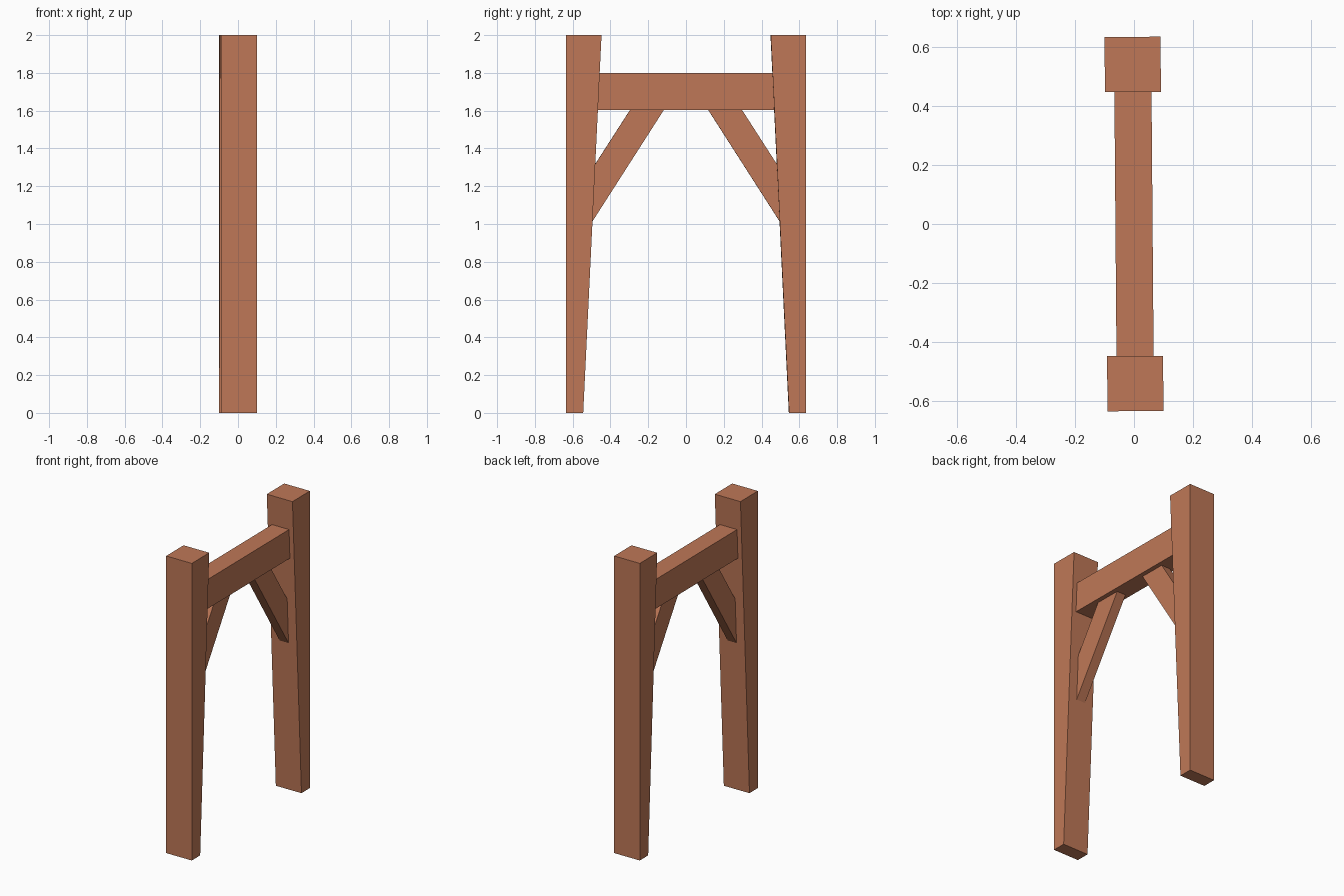
import bpy, bmesh, math
from mathutils import Matrix

if "Cube" in bpy.data.objects:
    bpy.data.objects.remove(bpy.data.objects["Cube"])

wood = bpy.data.materials.new("warm_brown_wood")
wood.diffuse_color = (0.52, 0.187, 0.095, 1)
wood.use_nodes = True
wood.node_tree.nodes["Principled BSDF"].inputs["Base Color"].default_value = wood.diffuse_color

# whole frame is turned very slightly about the vertical axis
TURN = Matrix.Rotation(0.008, 4, 'Z')


def beam_from_profile(name, profile, width, side=1):
    """Extrude a (y, z) outline along x, centred; side=-1 mirrors it in y."""
    bm = bmesh.new()
    verts = [bm.verts.new((-width / 2, y * side, z)) for y, z in profile]
    face = bm.faces.new(verts)
    ext = bmesh.ops.extrude_face_region(bm, geom=[face], use_keep_orig=True)
    moved = [g for g in ext["geom"] if isinstance(g, bmesh.types.BMVert)]
    bmesh.ops.translate(bm, verts=moved, vec=(width, 0, 0))
    bmesh.ops.recalc_face_normals(bm, faces=bm.faces[:])
    bm.transform(TURN)
    mesh = bpy.data.meshes.new(name)
    bm.to_mesh(mesh)
    bm.free()
    mesh.materials.append(wood)
    obj = bpy.data.objects.new(name, mesh)
    bpy.context.collection.objects.link(obj)
    return obj


for label, side in (("front", -1), ("back", 1)):
    # tapered upright post
    beam_from_profile(label + "_post",
                      [(0.635, 0), (0.635, 2), (0.448, 2), (0.545, 0)], 0.19, side)
    # diagonal brace, ends on the post's inner face and the crossbeam's underside
    beam_from_profile(label + "_brace",
                      [(0.496, 1.013), (0.482, 1.315), (0.297, 1.603), (0.118, 1.603)],
                      0.066, side)

# crossbeam between the posts
beam_from_profile("crossbeam",
                  [(-0.467, 1.603), (0.467, 1.603), (0.458, 1.8), (-0.458, 1.8)], 0.126)
